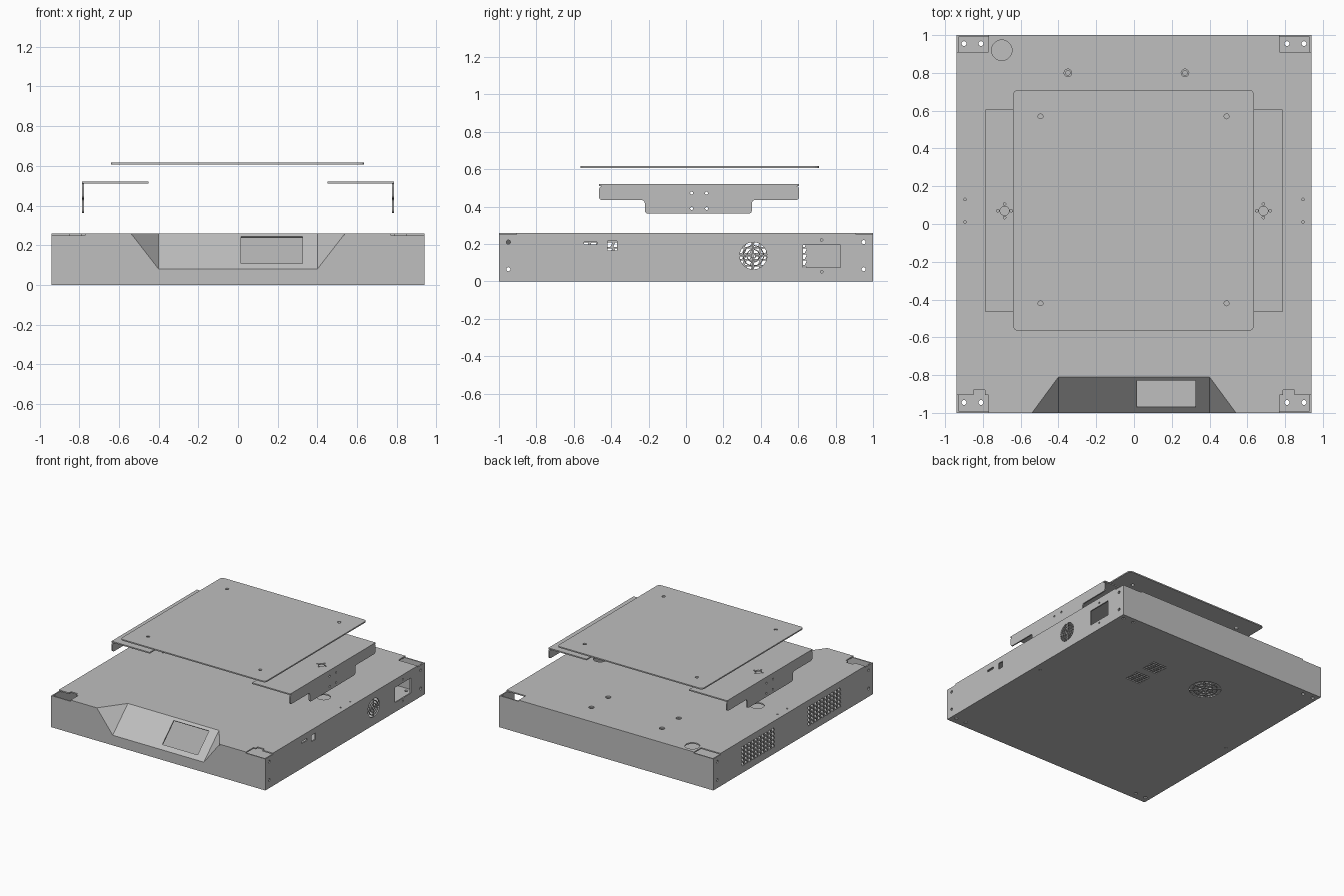
import bpy
import bmesh
from math import sin, cos, pi, tau
from mathutils import Matrix, Vector

cube = bpy.data.objects.get("Cube")
if cube:
    bpy.data.objects.remove(cube)

grey = bpy.data.materials.new("sheet_metal_grey")
grey.use_nodes = True
grey.diffuse_color = (0.52, 0.52, 0.52, 1)
grey.node_tree.nodes["Principled BSDF"].inputs["Base Color"].default_value = grey.diffuse_color

X, Y, Z = Vector((1, 0, 0)), Vector((0, 1, 0)), Vector((0, 0, 1))
T = 0.01                       # sheet thickness
W, D, H = 0.94, 1.0, 0.26      # case half width, half depth, height


def rect(u0, v0, u1, v1, lean=0):
    return [(u0, v0), (u1, v0), (u1 + lean, v1), (u0 + lean, v1)]


def circle(u, v, r, n=24):
    return [(u + r * cos(tau * i / n), v + r * sin(tau * i / n)) for i in range(n)]


def rounded(points, r, steps=5):
    """Round every corner of an outline with a quadratic bend."""
    out = []
    for i, p in enumerate(points):
        p = Vector(p)
        a = p + (Vector(points[i - 1]) - p).normalized() * r
        b = p + (Vector(points[(i + 1) % len(points)]) - p).normalized() * r
        for k in range(steps + 1):
            t = k / steps
            out.append(tuple(a * (1 - t) ** 2 + p * 2 * t * (1 - t) + b * t * t))
    return out


def fan_guard(u, v, radius, rings, spokes):
    """Arc slots arranged in rings, with a small hole in the hub."""
    slots = [circle(u, v, radius * 0.12, 12)]
    pitch = radius * 0.8 / rings
    for ring in range(rings):
        r0 = radius * 0.2 + ring * pitch
        r1 = r0 + pitch * 0.75
        for s in range(spokes):
            gap = radius * 0.05
            mid = tau * (s + 0.5) / spokes
            half = pi / spokes
            arc = []
            for r, way in ((r0, 1), (r1, -1)):
                span = half - gap / r
                arc += [(u + r * cos(mid + way * span * k / 4),
                         v + r * sin(mid + way * span * k / 4)) for k in range(-4, 5)]
            slots.append(arc)
    return slots


def grid(u0, v0, cols, rows, du, dv, w, h, lean=0):
    return [rect(u0 + c * du, v0 + r * dv, u0 + c * du + w, v0 + r * dv + h, lean)
            for c in range(cols) for r in range(rows)]


def sheet(name, outline, holes, origin, u_axis, v_axis, thickness=T):
    """Flat sheet with holes; its outer face lies on the plane, its body behind it."""
    curve = bpy.data.curves.new(name, 'CURVE')
    curve.dimensions = '2D'
    curve.fill_mode = 'BOTH'
    curve.extrude = thickness / 2
    for loop in [outline] + holes:
        spline = curve.splines.new('POLY')
        spline.points.add(len(loop) - 1)
        for point, (u, v) in zip(spline.points, loop):
            point.co = (u, v, 0, 1)
        spline.use_cyclic_u = True
    shape = bpy.data.objects.new(name + "_outline", curve)
    bpy.context.collection.objects.link(shape)
    graph = bpy.context.evaluated_depsgraph_get()
    mesh = bpy.data.meshes.new_from_object(shape.evaluated_get(graph))
    bpy.data.objects.remove(shape)

    normal = u_axis.cross(v_axis).normalized()
    centre = Vector(origin) - normal * thickness / 2
    frame = Matrix((u_axis, v_axis, normal)).transposed().to_4x4()
    mesh.transform(Matrix.Translation(centre) @ frame)
    bm = bmesh.new()
    bm.from_mesh(mesh)
    bmesh.ops.remove_doubles(bm, verts=bm.verts, dist=0.00001)
    bmesh.ops.recalc_face_normals(bm, faces=bm.faces)
    for face in bm.faces:
        face.smooth = False
        face.material_index = 0
    bm.to_mesh(mesh)
    bm.free()
    mesh.name = name
    mesh.materials.clear()
    mesh.materials.append(grey)
    obj = bpy.data.objects.new(name, mesh)
    bpy.context.collection.objects.link(obj)
    return obj


def mirrored(half):
    """Close an outline given its +x half."""
    return half + [(-u, v) for u, v in reversed(half)]


SIDES = (-1, 1)

# Lid with open corners and the sloped front cut-out
lid_half = [(0.4, -0.81), (0.54, -D), (0.77, -D), (0.77, -0.905), (0.79, -0.905),
            (0.79, -0.88), (0.85, -0.88), (0.85, -0.905), (W, -0.905),
            (W, 0.91), (0.77, 0.91), (0.77, D)]
nut_spots = [(u, v) for u in (-0.35, 0.27) for v in (0.8, 0.59)]
lid_holes = [circle(u, v, 0.02) for u, v in nut_spots]
lid_holes.append(circle(-0.7, 0.92, 0.054, 32))
for s in SIDES:
    lid_holes.append(circle(s * 0.69, 0.09, 0.05, 32))
    lid_holes += [circle(s * 0.895, v, 0.007, 12) for v in (0.01, 0.13)]
sheet("lid", mirrored(lid_half), lid_holes, (0, 0, H), X, Y)
for i, (u, v) in enumerate(nut_spots):
    sheet(f"lid_nut_{i}", circle(u, v, 0.028), [circle(u, v, 0.012)], (0, 0, H - T), X, Y)

# Floor with corner holes, vents and fan guard
floor_holes = [circle(s * u, v, 0.013, 16) for s in SIDES
               for u in (0.81, 0.9) for v in (-0.945, 0.955)]
floor_holes += [circle(s * 0.885, -0.01, 0.01, 12) for s in SIDES]
for v in (0.3, 0.49):
    floor_holes += grid(0.2, v, 3, 6, 0.045, 0.022, 0.037, 0.012)
floor_holes += fan_guard(-0.22, 0.545, 0.125, 3, 8)
sheet("floor", rect(-W + T, -D + T, W - T, D - T), floor_holes, (0, 0, T), X, Y)

# Side walls: sockets and fan on +x, leaning louvre slots on -x
side = rect(-D + T, 0, D - T, H - T)
corner_holes = [circle(s * 0.95, v, 0.011, 16) for s in SIDES for v in (0.065, 0.21)]
sockets = [rounded(rect(-0.545, 0.197, -0.475, 0.213), 0.007),
           rect(-0.42, 0.165, -0.37, 0.215),
           rect(0.625, 0.075, 0.825, 0.195),
           circle(0.725, 0.222, 0.007, 12), circle(0.725, 0.052, 0.007, 12)]
sheet("right_wall", side, corner_holes + sockets + fan_guard(0.36, 0.137, 0.078, 3, 4),
      (W, 0, 0), Y, Z)
louvres = [slot for v in (-0.6, 0.23)
           for slot in grid(v, 0.055, 10, 5, 0.042, 0.032, 0.027, 0.025, 0.011)]
sheet("left_wall", side, corner_holes + louvres, (-W + T, 0, 0), Y, Z)

# Front and back walls
front_half = [(0.4, 0.08), (0.532, H - T), (W, H - T), (W, 0)]
sheet("front_wall", mirrored(front_half), [], (0, -D, 0), X, Z)
sheet("back_wall", rect(-W, 0, W, H - T), [], (0, D - T, 0), X, Z)

# Sloped display panel with its screen opening, and the corner gussets beside it
low, high = Vector((0, -D, 0.08)), Vector((0, -0.81, H))
slope = high - low
length = slope.length
sheet("display_panel", rect(-0.4, 0, 0.4, length),
      [rect(0.015, 0.04, 0.325, length - 0.025)], low, X, slope.normalized())
for s, label in ((-1, "left"), (1, "right")):
    corners = [p + X * s * 0.4 for p in (high, low)] + [Vector((s * 0.54, -D, H))]
    if s < 0:
        corners[0], corners[1] = corners[1], corners[0]
    a = corners[0]
    u_axis = (corners[1] - a).normalized()
    normal = u_axis.cross(corners[2] - a).normalized()
    v_axis = normal.cross(u_axis)
    flat = [((p - a).dot(u_axis), (p - a).dot(v_axis)) for p in corners]
    sheet(label + "_gusset", flat, [], a, u_axis, v_axis, 0.006)

# Angle brackets floating above the case
flange = rounded([(-0.465, 0.51), (-0.465, 0.435), (-0.22, 0.435), (-0.22, 0.362),
                  (0.352, 0.362), (0.352, 0.435), (0.605, 0.435), (0.605, 0.51)], 0.02)
flange_holes = [circle(u, v, 0.008, 12) for u in (0.03, 0.11) for v in (0.39, 0.472)]
for s, label in ((-1, "left"), (1, "right")):
    u, v = s * 0.685, 0.07
    cluster = [circle(u, v, 0.024)]
    cluster += [circle(u + du, v + dv, 0.007, 12)
                for du, dv in ((0.036, 0), (-0.036, 0), (0, 0.036), (0, -0.036))]
    edges = sorted((s * 0.45, s * 0.785))
    sheet(label + "_bracket_top", rect(edges[0], -0.465, edges[1], 0.605), cluster,
          (0, 0, 0.52), X, Y)
    sheet(label + "_bracket_flange", flange, flange_holes,
          (0.785 if s > 0 else -0.785 + T, 0, 0), Y, Z)

# Top mounting plate
plate_holes = [circle(u, v, 0.013, 16) for u in (-0.495, 0.49) for v in (-0.42, 0.57)]
sheet("mounting_plate", rounded(rect(-0.64, -0.565, 0.635, 0.71), 0.03), plate_holes,
      (0, 0, 0.616), X, Y)
